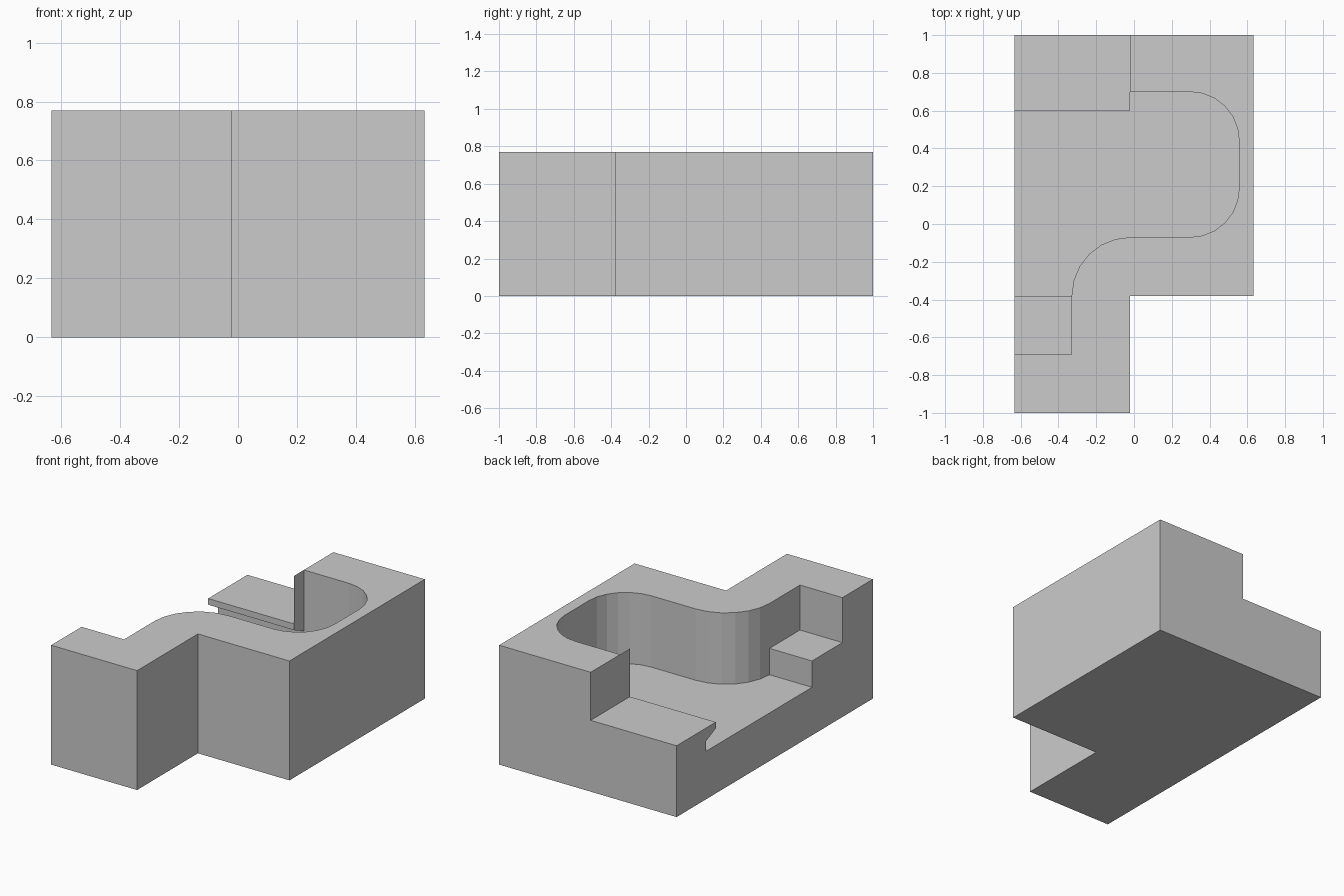
import bpy, bmesh
from math import cos, sin, radians
from mathutils import Vector

if "Cube" in bpy.data.objects:
    bpy.data.objects.remove(bpy.data.objects["Cube"])

W, H = 0.633, 0.77          # half width, full height
FLOOR, BACK_LEDGE, STEP = 0.31, 0.46, 0.48
NOTCH_X, NOTCH_Y = -0.02, -0.38
OUT = 0.9                   # cutters reach past the open side


def prism(name, points, shift):
    """Extrude a closed 3D polygon along a vector."""
    bm = bmesh.new()
    face = bm.faces.new([bm.verts.new(p) for p in points])
    new = bmesh.ops.extrude_face_region(bm, geom=[face])["geom"]
    verts = [g for g in new if isinstance(g, bmesh.types.BMVert)]
    bmesh.ops.translate(bm, verts=verts, vec=Vector(shift))
    bmesh.ops.recalc_face_normals(bm, faces=bm.faces)
    mesh = bpy.data.meshes.new(name)
    bm.to_mesh(mesh)
    bm.free()
    obj = bpy.data.objects.new(name, mesh)
    bpy.context.collection.objects.link(obj)
    return obj


def plan(name, pts, z0, z1):
    return prism(name, [(x, y, z0) for x, y in pts], (0, 0, z1 - z0))


def box(name, x0, x1, y0, y1, z0, z1):
    return plan(name, [(x0, y0), (x1, y0), (x1, y1), (x0, y1)], z0, z1)


def arc(cx, cy, r, a0, a1, n=6):
    return [(cx + r * cos(radians(a0 + (a1 - a0) * i / n)),
             cy + r * sin(radians(a0 + (a1 - a0) * i / n))) for i in range(n + 1)]


def cut(target, cutter):
    mod = target.modifiers.new("cut", "BOOLEAN")
    mod.operation, mod.solver, mod.object = "DIFFERENCE", "EXACT", cutter
    bpy.context.view_layer.objects.active = target
    bpy.ops.object.modifier_apply(modifier=mod.name)
    bpy.data.objects.remove(cutter)


# L-shaped solid block
block = plan("carved_block", [(-W, -1), (NOTCH_X, -1), (NOTCH_X, NOTCH_Y),
                              (W, NOTCH_Y), (W, 1), (-W, 1)], 0, H)

# Rounded pocket, open on the left side
r = 0.26
outline = [(-OUT, 0.7)]
outline += arc(0.557 - r, 0.7 - r, r, 90, 0)
outline += arc(0.557 - r, -0.07 + r, r, 0, -90)
outline += arc(NOTCH_X, NOTCH_Y, 0.31, 90, 180)
outline += [(-OUT, NOTCH_Y)]
pocket = plan("pocket_cutter", outline, FLOOR, 1.2)

# Overhanging lip left standing along the back of the pocket
lip_profile = [(0.6, 0.42), (0.7, 0.375), (0.8, 0.375), (0.8, 1.4), (0.6, 1.4)]
lip = prism("lip_keeper", [(-1.1, y, z) for y, z in lip_profile], (1.1 + NOTCH_X, 0, 0))
cut(pocket, lip)
cut(block, pocket)

# Lowered back ledge and front step
cut(block, box("back_ledge_cutter", -OUT, NOTCH_X, 0.5, 1.3, BACK_LEDGE, 1.3))
cut(block, box("front_step_cutter", -OUT, -0.33, -0.69, -0.33, STEP, 1.3))
